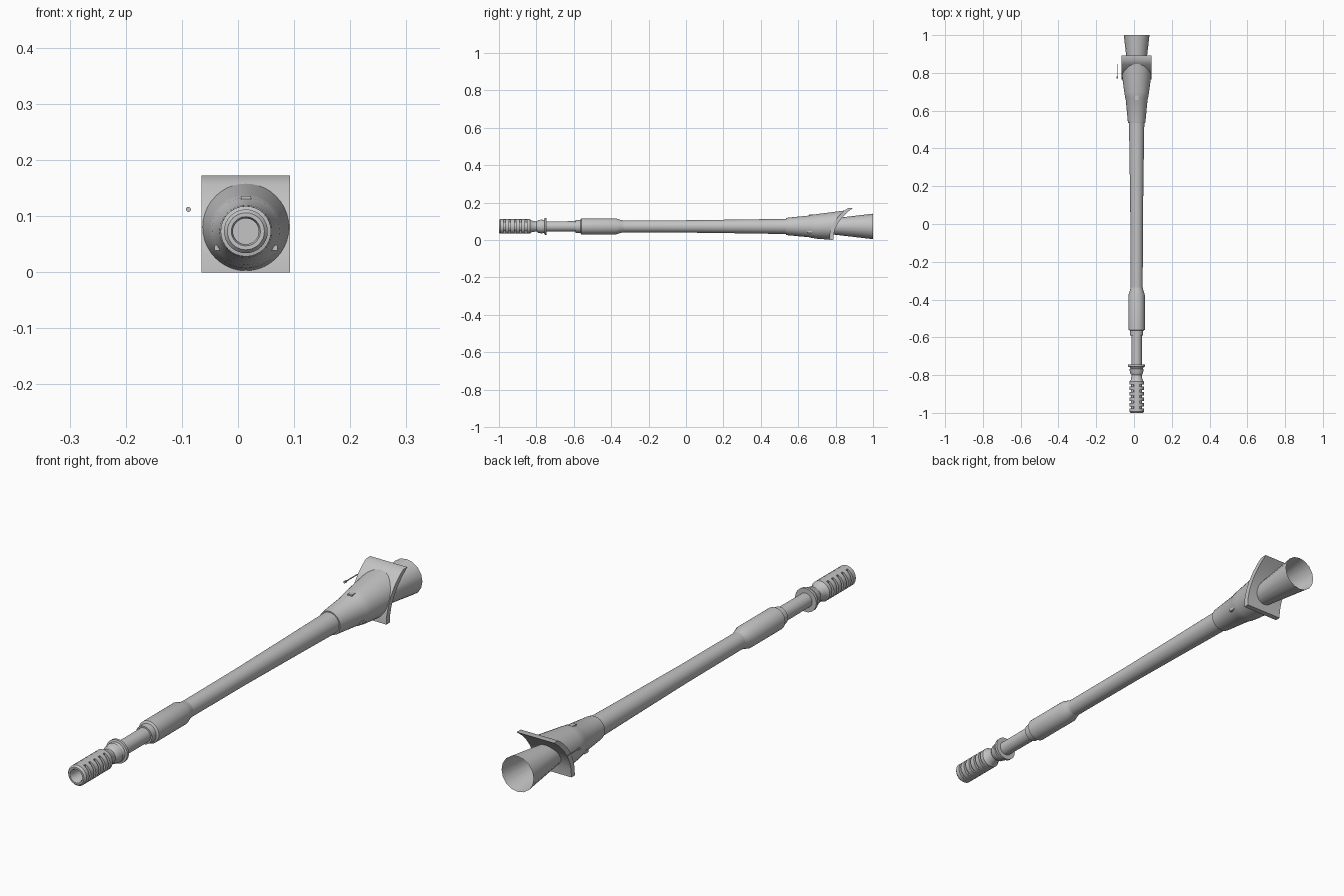
import bpy, bmesh, math

if "Cube" in bpy.data.objects:
    bpy.data.objects.remove(bpy.data.objects["Cube"])

CX, CZ = 0.014, 0.073          # barrel axis
SIDES = 32

metal = bpy.data.materials.new("light grey metal")
metal.diffuse_color = (0.55, 0.55, 0.55, 1)
metal.use_nodes = True
metal.node_tree.nodes["Principled BSDF"].inputs["Base Color"].default_value = metal.diffuse_color


def finish(name, bm, angle=35):
    bmesh.ops.remove_doubles(bm, verts=bm.verts, dist=1e-5)
    bmesh.ops.recalc_face_normals(bm, faces=bm.faces)
    me = bpy.data.meshes.new(name)
    bm.to_mesh(me)
    bm.free()
    ob = bpy.data.objects.new(name, me)
    bpy.context.collection.objects.link(ob)
    me.materials.append(metal)
    bpy.ops.object.select_all(action='DESELECT')
    ob.select_set(True)
    bpy.context.view_layer.objects.active = ob
    bpy.ops.object.shade_smooth_by_angle(angle=math.radians(angle))
    return ob


def lathe(name, profile, sides=SIDES, cx=CX, cz=CZ, place=None):
    """Revolve (y, radius) points around a y axis; place may move a vertex."""
    bm = bmesh.new()
    rings = []
    for i, (y, r) in enumerate(profile):
        ring = []
        for k in range(sides):
            a = 2 * math.pi * k / sides
            co = (cx + r * math.cos(a), y, cz + r * math.sin(a))
            if place:
                co = place(i, a, co)
            ring.append(bm.verts.new(co))
        rings.append(ring)
    for a, b in zip(rings, rings[1:]):
        for k in range(sides):
            j = (k + 1) % sides
            bm.faces.new((a[k], a[j], b[j], b[k]))
    return finish(name, bm)


def box(name, center, size):
    bm = bmesh.new()
    bmesh.ops.create_cube(bm, size=1)
    for v in bm.verts:
        v.co = [c + p * s for c, p, s in zip(center, v.co, size)]
    return finish(name, bm)


# Muzzle brake: hollow front, five slots cut into both flanks
R, DEEP = 0.039, 0.029
brake = [(-0.90, 0), (-0.90, 0.023), (-0.992, 0.023), (-1.0, 0.026),
         (-1.0, 0.033), (-0.993, R)]
slot_rings = set()
for s in range(5):
    y = -0.976 + s * 0.029
    slot_rings.update((len(brake) + 1, len(brake) + 2))
    brake += [(y, R), (y, DEEP), (y + 0.010, DEEP), (y + 0.010, R)]
brake += [(-0.835, R), (-0.825, 0.031), (-0.80, 0.027)]


def slot(i, a, co):
    if i in slot_rings and abs(math.cos(a)) < 0.45:
        return (CX + R * math.cos(a), co[1], CZ + R * math.sin(a))
    return co


lathe("muzzle_brake", brake, place=slot)

# Locking collar behind the brake
lathe("muzzle_collar", [(-0.80, 0.027), (-0.79, 0.034), (-0.782, 0.034),
                        (-0.776, 0.037), (-0.768, 0.037), (-0.766, 0.033),
                        (-0.757, 0.037), (-0.755, 0.045), (-0.745, 0.045),
                        (-0.745, 0.027)])

# Barrel tube with gentle taper
lathe("barrel", [(-0.81, 0.027), (-0.56, 0.028), (-0.34, 0.032),
                 (0.0, 0.033), (0.3, 0.037), (0.56, 0.041)])

# Fume extractor sleeve
lathe("fume_extractor", [(-0.59, 0.028), (-0.59, 0.034), (-0.565, 0.035),
                         (-0.56, 0.043), (-0.375, 0.043), (-0.35, 0.035),
                         (-0.335, 0.032)])

# Curved shield plate, concave toward the rear
BACK = [(0.787, 0.0), (0.789, 0.03), (0.797, 0.06), (0.812, 0.09),
        (0.834, 0.12), (0.862, 0.148), (0.893, 0.172)]
FRONT = [(0.766, 0.0), (0.768, 0.033), (0.777, 0.066), (0.793, 0.098),
         (0.817, 0.13), (0.846, 0.157), (0.868, 0.172)]


def mid_y(z):
    """Depth of the plate's middle surface at height z."""
    mids = [((a + c) / 2, (b + d) / 2) for (a, b), (c, d) in zip(BACK, FRONT)]
    z = min(max(z, 0), 0.172)
    for (y0, z0), (y1, z1) in zip(mids, mids[1:]):
        if z <= z1 + 1e-6:
            return y0 + (y1 - y0) * (z - z0) / (z1 - z0)
    return mids[-1][0]


bm = bmesh.new()
cols = [[bm.verts.new((x, y, z)) for (y, z) in pts]
        for x in (CX - 0.079, CX + 0.079) for pts in (BACK, FRONT)]
lb, lf, rb, rf = cols
for a, b in ((lb, rb), (rf, lf), (lf, lb), (rb, rf)):
    for i in range(len(BACK) - 1):
        bm.faces.new((a[i], b[i], b[i + 1], a[i + 1]))
for i in (0, -1):
    bm.faces.new((lb[i], rb[i], rf[i], lf[i]))
finish("shield_plate", bm)

# Flared mantlet cone, its last ring following the plate
cone = [(0.535, 0.040), (0.535, 0.045), (0.545, 0.047), (0.66, 0.058),
        (0.664, 0.060), (0.70, 0.066), (0.78, 0.0785)]


def flare(i, a, co):
    if i == len(cone) - 1:
        z = 0.081 + 0.079 * math.sin(a)
        return (co[0], mid_y(z), z)
    return co


lathe("mantlet_cone", cone, sides=40, place=flare)

# Small lugs on the cone: top, and low on each side
box("top_lug", (CX, 0.668, CZ + 0.058), (0.018, 0.022, 0.010))
for side in (-1, 1):
    box("side_lug", (CX + side * 0.050, 0.662, 0.044), (0.012, 0.024, 0.010))

# Open rear tube widening toward the back
lathe("rear_tube", [(0.775, 0.042), (1.0, 0.068)], sides=16)

# Detached sight pin beside the shield
lathe("sight_pin", [(0.77, 0), (0.77, 0.0045), (0.782, 0.0045),
                    (0.782, 0.0022), (0.848, 0.0022), (0.848, 0)],
      sides=10, cx=-0.0885, cz=0.112)
